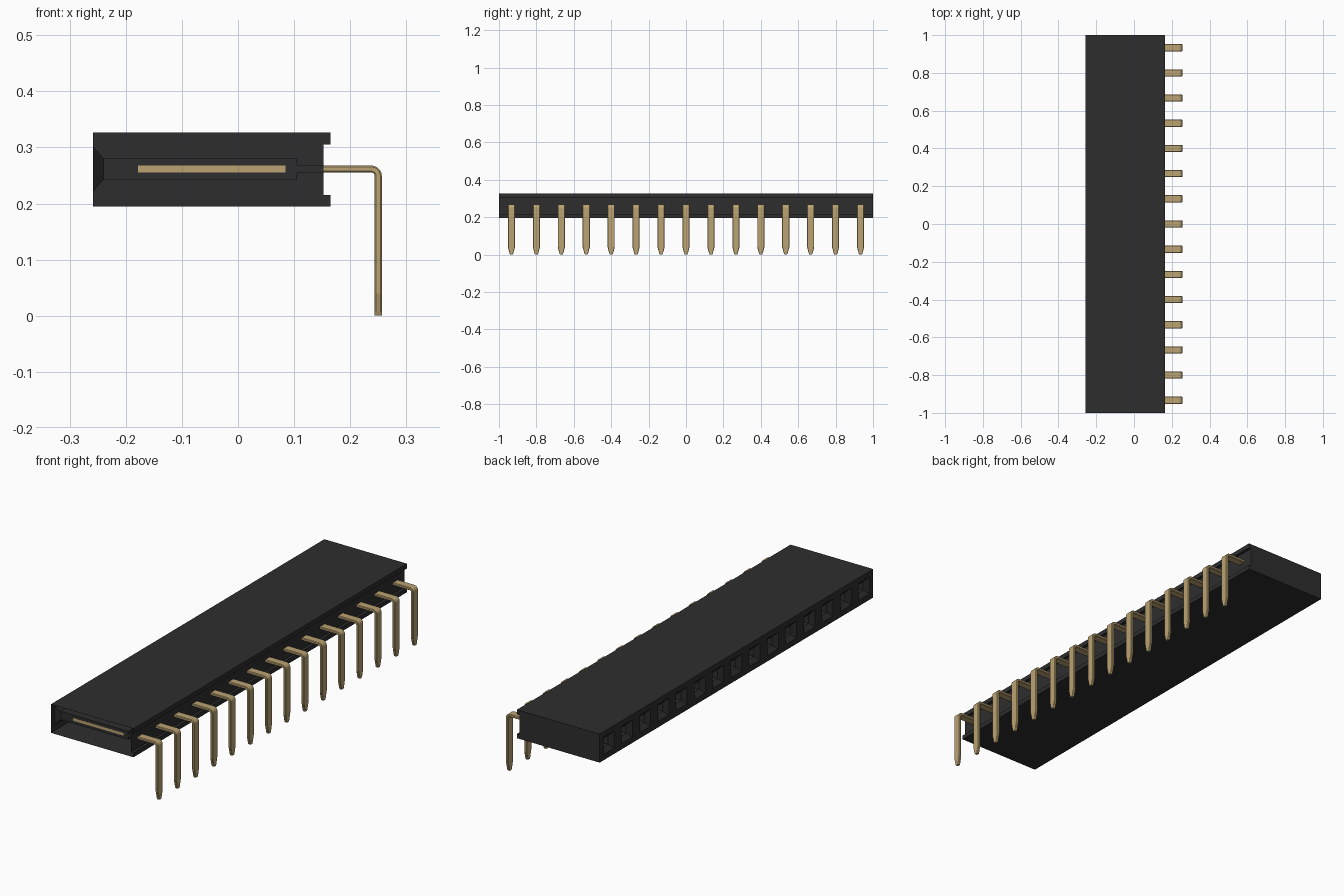
import bpy, bmesh, math

old = bpy.data.objects.get("Cube")
if old:
    bpy.data.objects.remove(old, do_unlink=True)

COUNT = 15
PITCH = 2.0 / COUNT
PIN_Z = 0.2615          # height of the pin row
PIN_HALF_Y, PIN_HALF_T = 0.019, 0.0063


def material(name, rgb, rough):
    m = bpy.data.materials.new(name)
    m.use_nodes = True
    m.diffuse_color = (*rgb, 1)
    bsdf = next(n for n in m.node_tree.nodes if n.type == 'BSDF_PRINCIPLED')
    bsdf.inputs["Base Color"].default_value = (*rgb, 1)
    bsdf.inputs["Roughness"].default_value = rough
    return m


black = material("black plastic", (0.027, 0.027, 0.027), 0.6)
gold = material("gold plating", (0.50, 0.37, 0.17), 0.5)


def finish(bm, name, mat):
    bmesh.ops.remove_doubles(bm, verts=bm.verts, dist=0.00005)
    bmesh.ops.recalc_face_normals(bm, faces=bm.faces)
    mesh = bpy.data.meshes.new(name)
    bm.to_mesh(mesh)
    bm.free()
    mesh.materials.append(mat)
    return mesh


def place(mesh, name, y=0.0):
    ob = bpy.data.objects.new(name, mesh)
    ob.location.y = y
    bpy.context.collection.objects.link(ob)
    return ob


def bridge(bm, a, b):
    """Join two equal rings of vertices with quads."""
    for i in range(len(a)):
        j = (i + 1) % len(a)
        bm.faces.new((a[i], a[j], b[j], b[i]))


# Housing: grooved skin, closed at the back end and open at the front end
profile = [(-0.258, 0.327), (0.165, 0.327), (0.165, 0.305), (0.152, 0.305),
           (0.152, 0.215), (0.165, 0.215), (0.165, 0.195), (-0.258, 0.195)]
# Socket sections: x, half width, half height (funnel, chamber, pin slot)
socket = [(-0.258, 0.040, 0.040), (-0.240, 0.0195, 0.0195),
          (0.105, 0.0195, 0.0195), (0.105, 0.0195, 0.007), (0.152, 0.0195, 0.007)]

bm = bmesh.new()
for k in range(COUNT):
    y0 = -1 + k * PITCH
    y1, yc = y0 + PITCH, y0 + PITCH / 2
    near = [bm.verts.new((x, y0, z)) for x, z in profile]
    far = [bm.verts.new((x, y1, z)) for x, z in profile]
    for i in range(len(profile) - 1):
        bm.faces.new((near[i], near[i + 1], far[i + 1], far[i]))
    if k == COUNT - 1:
        bm.faces.new(far)
    # mating face around the opening, then inward
    ring = [near[-1], far[-1], far[0], near[0]]
    for x, hy, hz in socket:
        nxt = [bm.verts.new((x, yc + sy * hy, PIN_Z + sz * hz))
               for sy, sz in ((-1, -1), (1, -1), (1, 1), (-1, 1))]
        bridge(bm, ring, nxt)
        ring = nxt
place(finish(bm, "housing", black), "housing")


# Pin: chamfered strip swept through a right-angle bend, tapered at the tip
def pin_mesh():
    bm = bmesh.new()
    R = 0.0125                              # bend radius of the centre line
    cx, cz = 0.250 - R, PIN_Z - R
    path = [(0.080, PIN_Z, 90, 1)]
    path += [(cx + R * math.cos(math.radians(a)), cz + R * math.sin(math.radians(a)), a, 1)
             for a in (90, 72, 54, 36, 18, 0)]
    path += [(0.250, 0.040, 0, 1), (0.250, 0.008, 0, 0.55), (0.250, 0.0, 0, 0.38)]
    c = 0.0025
    hy, ht = PIN_HALF_Y, PIN_HALF_T
    section = [(-hy, -ht + c), (-hy + c, -ht), (hy - c, -ht), (hy, -ht + c),
               (hy, ht - c), (hy - c, ht), (-hy + c, ht), (-hy, ht - c)]
    prev = None
    for x, z, a, s in path:
        nx, nz = math.cos(math.radians(a)), math.sin(math.radians(a))
        ring = [bm.verts.new((x + t * nx, y * s, z + t * nz)) for y, t in section]
        if prev:
            bridge(bm, prev, ring)
        else:
            bm.faces.new(ring)
        prev = ring
    bm.faces.new(prev)
    return finish(bm, "pin", gold)


# Contact fork: two spring tines gripping the chamber sides
def fork_mesh():
    bm = bmesh.new()
    outline = [(0.085, 0.0), (0.085, 0.0205), (-0.175, 0.0205), (-0.185, 0.017),
               (-0.185, 0.012), (-0.150, 0.007), (-0.100, 0.012), (0.050, 0.012), (0.060, 0.0)]
    for side in (1, -1):
        low, high = ([bm.verts.new((x, side * y, PIN_Z + t)) for x, y in outline]
                     for t in (-0.0065, 0.0065))
        bm.faces.new(low)
        bm.faces.new(high)
        for i in range(len(outline) - 1):   # centre seam stays open
            bm.faces.new((low[i], low[i + 1], high[i + 1], high[i]))
    return finish(bm, "contact_fork", gold)


pin, fork = pin_mesh(), fork_mesh()
for k in range(COUNT):
    y = -1 + (k + 0.5) * PITCH
    place(pin, f"pin_{k + 1}", y)
    place(fork, f"contact_fork_{k + 1}", y)
